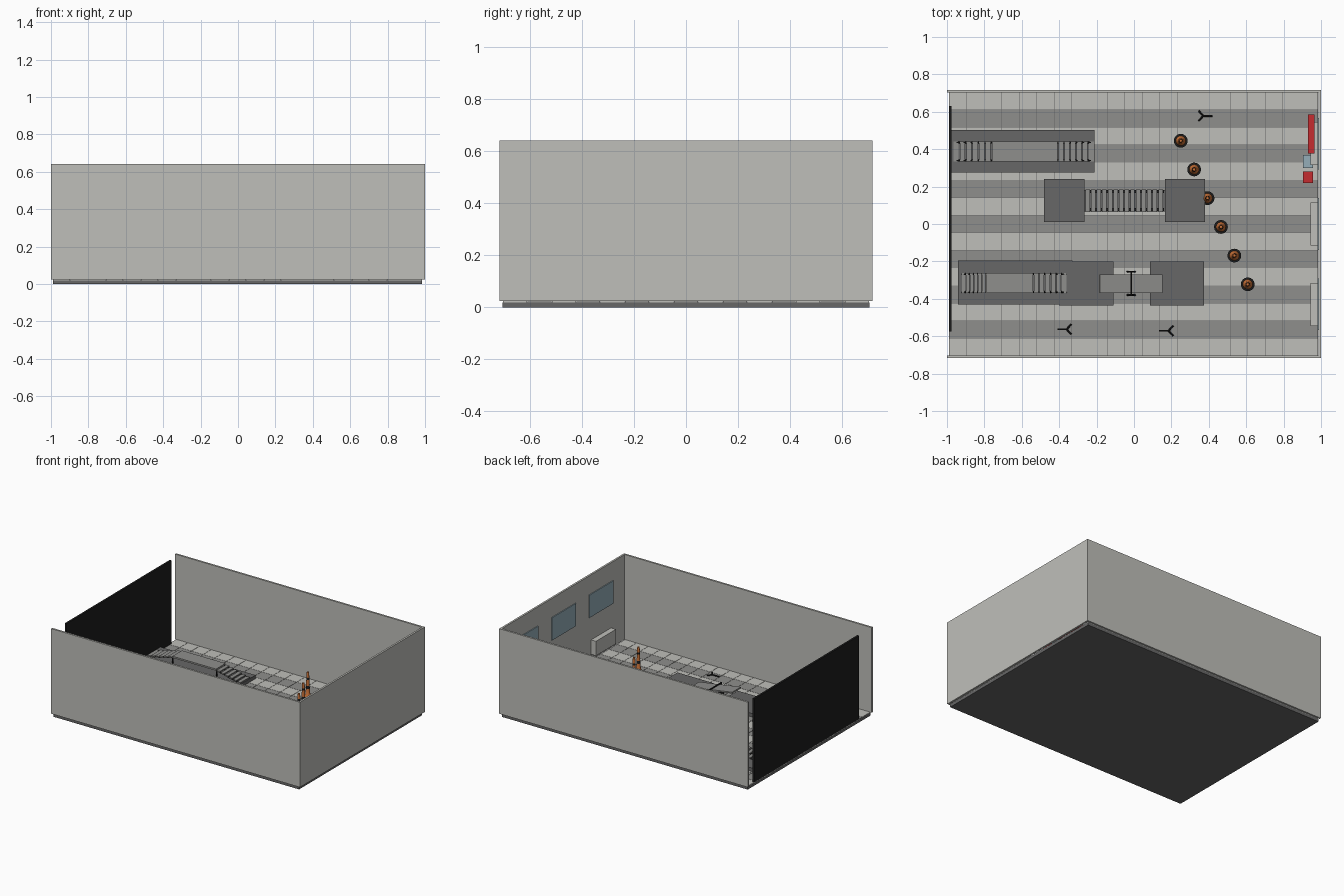
import bpy, bmesh, math
from mathutils import Matrix, Vector

if "Cube" in bpy.data.objects:
    bpy.data.objects.remove(bpy.data.objects["Cube"])


def material(name, rgb):
    m = bpy.data.materials.new(name)
    m.diffuse_color = (*rgb, 1)
    m.use_nodes = True
    m.node_tree.nodes["Principled BSDF"].inputs["Base Color"].default_value = m.diffuse_color
    return m


PALE = material("pale_wall", (0.52, 0.52, 0.49))
MID = material("mid_grey", (0.275, 0.275, 0.265))
DARK = material("dark_grey", (0.135, 0.135, 0.135))
BLACK = material("black", (0.012, 0.012, 0.012))
ORANGE = material("orange", (0.60, 0.17, 0.04))
RED = material("red", (0.56, 0.025, 0.03))
BLUE = material("glass_blue", (0.30, 0.42, 0.48))


def finish(bm, name, mats):
    me = bpy.data.meshes.new(name)
    bm.to_mesh(me)
    bm.free()
    for m in mats:
        me.materials.append(m)
    ob = bpy.data.objects.new(name, me)
    bpy.context.collection.objects.link(ob)
    return ob


def add_box(bm, x0, x1, y0, y1, z0, z1, index=0):
    mat = Matrix.Translation(((x0 + x1) / 2, (y0 + y1) / 2, (z0 + z1) / 2)) @ \
        Matrix.Diagonal((x1 - x0, y1 - y0, z1 - z0, 1))
    verts = bmesh.ops.create_cube(bm, size=1, matrix=mat)["verts"]
    for f in {f for v in verts for f in v.link_faces}:
        f.material_index = index


def boxes(name, mat, *dims):
    bm = bmesh.new()
    for d in dims:
        add_box(bm, *d)
    return finish(bm, name, [mat])


def add_rod(bm, a, b, r, sides=8):
    a, b = Vector(a), Vector(b)
    d = b - a
    mat = Matrix.Translation((a + b) / 2) @ d.to_track_quat("Z", "Y").to_matrix().to_4x4()
    bmesh.ops.create_cone(bm, cap_ends=True, segments=sides, radius1=r, radius2=r,
                          depth=d.length, matrix=mat)


def rods(name, mat, r, *pairs):
    bm = bmesh.new()
    for a, b in pairs:
        add_rod(bm, a, b, r)
    return finish(bm, name, [mat])


# Room shell: slab, three walls, dark screen on the open side
FLOOR = 0.025
boxes("floor_slab", DARK, (-0.99, 0.985, -0.705, 0.705, 0, 0.019))
boxes("front_wall", PALE, (-1, 1, -0.717, -0.703, 0.024, 0.642))
boxes("back_wall", PALE, (-1, 1, 0.703, 0.717, 0.024, 0.642))
boxes("right_wall", PALE, (0.986, 1, -0.703, 0.703, 0.024, 0.642))
boxes("screen", BLACK, (-0.99, -0.975, -0.575, 0.63, FLOOR, 0.63))

# Floor tiles in alternating pale and grey rows
bm = bmesh.new()
step = 0.094
gap = 0.001
for row in range(15):
    for col in range(21):
        x, y = -0.99 + col * step, -0.705 + row * step
        add_box(bm, x + gap, x + step - gap, y + gap, y + step - gap, 0.018, FLOOR, row % 2)
finish(bm, "floor_tiles", [PALE, MID])

# Windows and radiators along the right wall
for i, y in enumerate((-0.43, 0.0, 0.43)):
    boxes(f"window_{i}", BLUE, (0.980, 0.988, y - 0.138, y + 0.138, 0.34, 0.505))
    boxes(f"radiator_{i}", PALE, (0.945, 0.984, y - 0.115, y + 0.115, 0.065, 0.17))

# Seats and table by the right wall
boxes("bench", RED, (0.93, 0.966, 0.378, 0.585, FLOOR, 0.18))
boxes("table", BLUE, (0.904, 0.958, 0.30, 0.37, FLOOR, 0.10))
boxes("stool", RED, (0.904, 0.958, 0.219, 0.28, FLOOR, 0.085))

# Floor mats
MAT_TOP = 0.05
for i, (x0, x1, y0, y1) in enumerate((
        (-0.975, -0.21, 0.275, 0.502), (-0.48, -0.265, 0.01, 0.24),
        (0.165, 0.38, 0.01, 0.24), (-0.94, -0.33, -0.43, -0.195),
        (-0.40, -0.11, -0.437, -0.2), (0.085, 0.375, -0.437, -0.2))):
    top = MAT_TOP - (0.003 if i == 4 else 0)
    boxes(f"mat_{i}", DARK, (x0, x1, y0, y1, FLOOR, top))


# Step courses: open treads rise to a deck and fall away again
def step_course(name, x0, x1, x2, x3, y0, y1, count, top=0.105):
    bm = bmesh.new()
    add_box(bm, x1, x2, y0, y1, top - 0.012, top)
    rise = (top - MAT_TOP) / (count + 1)
    for end, inner in ((x0, x1), (x3, x2)):
        w = (inner - end) / count
        for k in range(count):
            z = MAT_TOP + rise * (k + 1)
            a, b = sorted((end + w * k, end + w * (k + 0.82)))
            add_box(bm, a, b, y0, y1, z - 0.008, z)
    finish(bm, name + "_treads", [MID])
    # Sloped stringers and deck legs
    bm = bmesh.new()
    for y in (y0 + 0.006, y1 - 0.006):
        for end, inner in ((x0, x1), (x3, x2)):
            add_rod(bm, (end, y, MAT_TOP), (inner, y, top - 0.012), 0.005)
            add_rod(bm, (inner, y, MAT_TOP), (inner, y, top - 0.01), 0.005)
    finish(bm, name + "_frame", [BLACK])


step_course("long_steps", -0.965, -0.76, -0.41, -0.215, 0.333, 0.442, 6)
step_course("short_steps", -0.92, -0.79, -0.54, -0.36, -0.37, -0.262, 6)

# Slatted walkway between two mats
bm = bmesh.new()
pitch = 0.42 / 14
for k in range(14):
    x = -0.26 + pitch * k
    add_box(bm, x, x + pitch * 0.8, 0.065, 0.185, 0.052, 0.062)
finish(bm, "walkway_slats", [MID])
boxes("walkway_rails", BLACK, (-0.26, 0.16, 0.07, 0.085, 0.04, 0.053),
      (-0.26, 0.16, 0.165, 0.18, 0.04, 0.053))
boxes("walkway_bed", DARK, (-0.265, 0.165, 0.068, 0.182, FLOOR, 0.04))

# Tilting plank with its pivot frame
plank = boxes("tilting_plank", MID, (-0.17, 0.17, -0.05, 0.05, -0.005, 0.005))
plank.location = (-0.015, -0.32, 0.088)
plank.rotation_euler = (0, math.radians(9), 0)
px = -0.015
rods("pivot_frame", BLACK, 0.005,
     ((px, -0.385, 0.1), (px, -0.25, 0.1)),
     *[pair for y in (-0.38, -0.255) for pair in (
         ((px, y, 0.1), (px - 0.02, y, FLOOR)),
         ((px, y, 0.1), (px + 0.02, y, FLOOR)),
         ((px - 0.022, y, 0.029), (px + 0.022, y, 0.029)))])

# Forked sticks lying on the floor
for i, (x, y, s) in enumerate(((0.37, 0.578, 1), (-0.36, -0.563, -1), (0.185, -0.571, -1))):
    z = 0.033
    rods(f"forked_stick_{i}", BLACK, 0.005,
         ((x, y, z), (x + 0.05 * s, y, z)),
         ((x, y, z), (x - 0.025 * s, y + 0.028, z)),
         ((x, y, z), (x - 0.025 * s, y - 0.028, z)))

# Slalom posts, turned from a banded profile
PROFILE = [(0, 0.025), (0.037, 0.025), (0.037, 0.036), (0.026, 0.038), (0.016, 0.06),
           (0.013, 0.10), (0.012, 0.12), (0.0105, 0.165), (0.010, 0.18), (0.008, 0.217), (0, 0.217)]
BLACK_BANDS = {0, 1, 2, 5, 7}
SIDES = 16
for i in range(6):
    cx, cy = 0.25 + 0.0716 * i, 0.445 - 0.1535 * i
    bm = bmesh.new()
    rings = [[bm.verts.new((cx + r * math.cos(2 * math.pi * k / SIDES),
                            cy + r * math.sin(2 * math.pi * k / SIDES), z))
              for k in range(SIDES)] for r, z in PROFILE]
    for j in range(len(rings) - 1):
        for k in range(SIDES):
            n = (k + 1) % SIDES
            f = bm.faces.new((rings[j][k], rings[j][n], rings[j + 1][n], rings[j + 1][k]))
            f.material_index = 1 if j in BLACK_BANDS else 0
            f.smooth = 3 <= j <= 8
    bmesh.ops.remove_doubles(bm, verts=bm.verts, dist=1e-5)
    bmesh.ops.recalc_face_normals(bm, faces=bm.faces)
    finish(bm, f"slalom_post_{i}", [ORANGE, BLACK])
